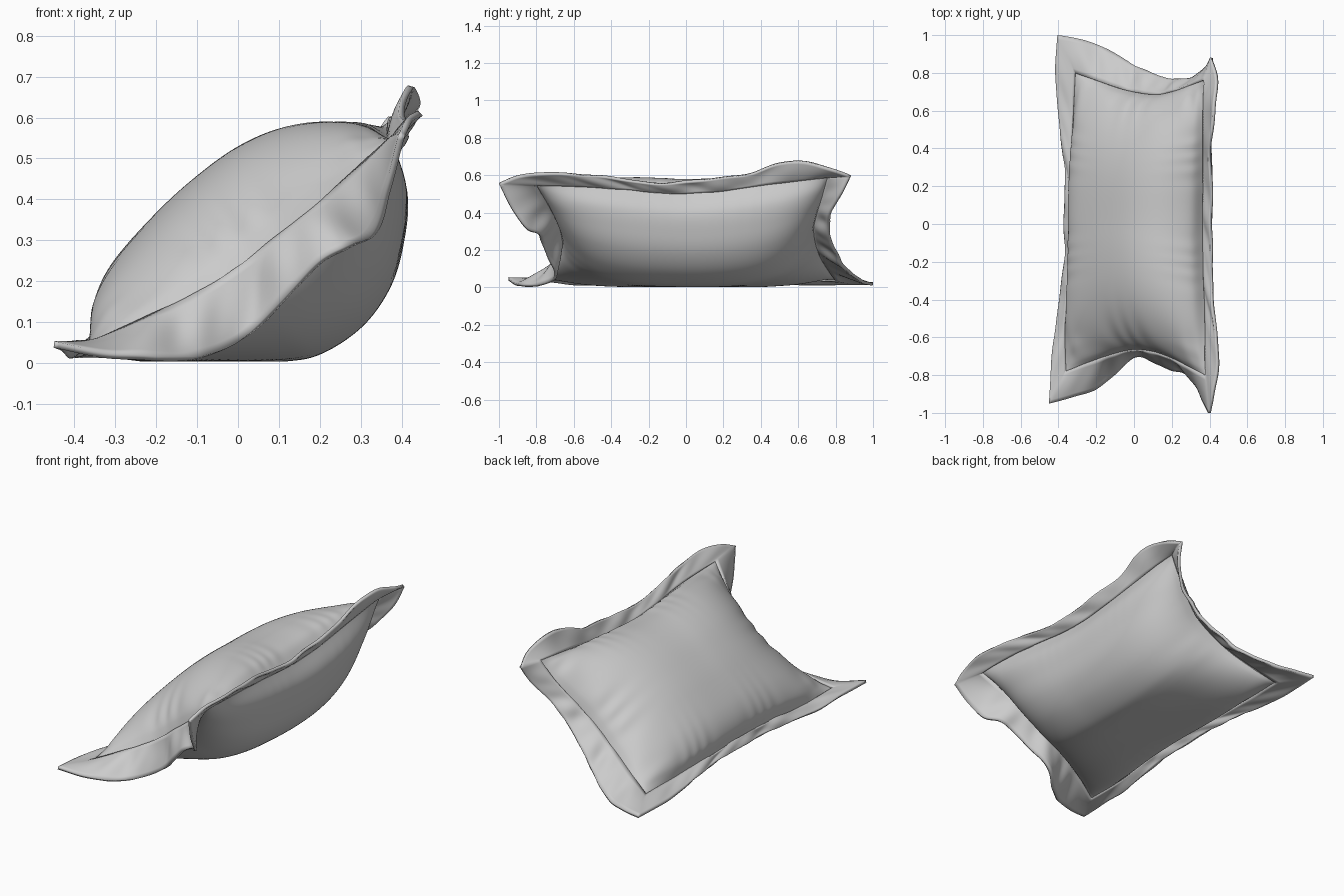
import bpy, bmesh, math
from mathutils import Vector

if "Cube" in bpy.data.objects:
    bpy.data.objects.remove(bpy.data.objects["Cube"])

N = 110


def sample(pts, n=N):
    """Smooth curve through the points, resampled evenly by length."""
    p = [Vector(q) for q in pts]
    p = [2 * p[0] - p[1]] + p + [2 * p[-1] - p[-2]]
    dense = []
    for i in range(1, len(p) - 2):
        a, b, c, d = p[i - 1:i + 3]
        for k in range(40):
            t = k / 40
            dense.append(0.5 * (2 * b + (c - a) * t + (2 * a - 5 * b + 4 * c - d) * t * t
                                + (3 * b - a - 3 * c + d) * t ** 3))
    dense.append(p[-2])
    acc = [0]
    for a, b in zip(dense, dense[1:]):
        acc.append(acc[-1] + (b - a).length)
    out, j = [], 0
    for i in range(n + 1):
        s = acc[-1] * i / n
        while j < len(acc) - 2 and acc[j + 1] < s:
            j += 1
        f = (s - acc[j]) / max(acc[j + 1] - acc[j], 1e-9)
        out.append(dense[j].lerp(dense[j + 1], min(f, 1)))
    return out


def make_grid(name, rows, closed=False, flip=False):
    bm = bmesh.new()
    vs = [[bm.verts.new(p) for p in r] for r in rows]
    m = len(rows)
    for i in range(m if closed else m - 1):
        a, b = vs[i], vs[(i + 1) % m]
        for j in range(len(a) - 1):
            f = [a[j], b[j], b[j + 1], a[j + 1]]
            bm.faces.new(f[::-1] if flip else f)
    me = bpy.data.meshes.new(name)
    bm.to_mesh(me)
    bm.free()
    for f in me.polygons:
        f.use_smooth = True
    ob = bpy.data.objects.new(name, me)
    bpy.context.collection.objects.link(ob)
    return ob


# Seam lines around the cushion
A, B = (-.31, .80, .04), (-.36, -.78, .045)
C, D = (.38, -.80, .55), (.37, .76, .595)
front = sample([B, (-.25, -.735, .095), (-.1, -.685, .17), (0, -.665, .235), (.1, -.675, .31),
                (.2, -.71, .39), (.29, -.755, .47), C])
back = sample([A, (-.2, .76, .10), (-.05, .71, .19), (.1, .685, .30), (.2, .70, .39), (.3, .735, .50), D])
left = sample([B, (-.365, -.55, .05), (-.345, -.25, .065), (-.338, 0, .07), (-.335, .3, .06), (-.32, .6, .045), A])
right = sample([C, (.38, -.5, .54), (.37, -.2, .515), (.368, 0, .505), (.37, .2, .52), (.37, .5, .56), D])

# Mid cross-sections of the upper and lower panels (x, z)
top = sample([(x, 0, z) for x, z in [(-.338, .07), (-.347, .15), (-.305, .245), (-.2, .365), (-.1, .455),
              (0, .525), (.1, .567), (.2, .58), (.3, .563), (.368, .505)]])
bottom = sample([(x, 0, z) for x, z in [(-.338, .07), (-.29, .022), (-.2, .004), (-.05, .002), (.12, .004),
                 (.21, .025), (.305, .09), (.37, .18), (.402, .28), (.412, .40), (.368, .505)]])


def coons(i, j):
    u, v = i / N, j / N
    s = front[i].lerp(back[i], v) + left[j].lerp(right[j], u)
    return s - front[0].lerp(back[0], v).lerp(front[N].lerp(back[N], v), u)


def panel(name, profile, wrinkle, power, flip):
    rows = []
    for i in range(N + 1):
        mid = coons(i, N // 2)
        off = profile[i] - mid
        off.y = 0
        row = []
        for j in range(N + 1):
            u, v = i / N, j / N
            h = (1 - abs(2 * v - 1) ** power) ** .65
            p = coons(i, j) + off * h
            # gathered puckers running in from the seams
            eu, ev = min(u, 1 - u) * .95, min(v, 1 - v) * 1.5
            w = (ev / .05) * math.exp(1 - ev / .05) * math.sin(47 * u + 9 * v + 2 * math.sin(13 * u))
            w += (eu / .05) * math.exp(1 - eu / .05) * math.sin(70 * v + 4 * math.sin(17 * v)) * .5
            if off.length > 1e-6:
                p += off.normalized() * w * wrinkle * min(1, off.length * h * 12)
            p.z = max(p.z, .003)
            row.append(p)
        rows.append(row)
    return make_grid(name, rows, flip=flip)


panel("cushion_upper_panel", top, .004, 2.8, False)
panel("cushion_lower_panel", bottom, .0006, 3.6, True)

# Outer edge of the floppy flange, side by side
oA, oB = (-.405, 1.0, .02), (-.45, -.95, .045)
oC, oD = (.40, -1.0, .555), (.41, .88, .595)
o_front = sample([oB, (-.33, -.915, .02), (-.2, -.87, .01), (-.1, -.79, .012), (0, -.70, .05),
                  (.1, -.725, .14), (.2, -.77, .245), (.27, -.79, .285), (.335, -.85, .315), (.365, -.93, .42), oC])
o_right = sample([oC, (.42, -.9, .595), (.447, -.74, .61), (.425, -.5, .60), (.41, -.2, .56), (.41, 0, .565),
                  (.41, .2, .59), (.40, .35, .61), (.415, .5, .665), (.425, .63, .675), (.44, .77, .635), oD])
o_back = sample([oD, (.385, .83, .50), (.3, .77, .39), (.2, .765, .29), (.1, .795, .20), (0, .84, .12),
                 (-.1, .90, .06), (-.2, .95, .03), (-.3, .98, .02), oA])
o_left = sample([oA, (-.415, .8, .02), (-.40, .6, .02), (-.375, .4, .025), (-.36, .2, .03), (-.365, 0, .03),
                 (-.365, -.2, .025), (-.39, -.4, .02), (-.42, -.6, .02), (-.44, -.8, .04), oB])

inner = front[:-1] + right[:-1] + back[::-1][:-1] + left[::-1][:-1]
outer = o_front[:-1] + o_right[:-1] + o_back[:-1] + o_left[:-1]
M, K = len(inner), 8
rows = []
for i in range(M):
    a, b = inner[i], outer[i]
    tan = inner[(i + 1) % M] - inner[i - 1]
    nor = tan.cross(b - a).normalized()
    s = (i % N) / N
    fade = math.sin(math.pi * s) ** .7 if 0 < s < 1 else 0
    row = []
    for k in range(K + 1):
        t = k / K
        wave = math.sin(s * 30 + i // N) * .7 + math.sin(s * 53 + 2 * t) * .4
        p = a.lerp(b, t) + nor * fade * wave * .01 * math.sin(math.pi * t * .9)
        p.z = max(p.z, .01)
        row.append(p)
    rows.append(row)
flange = make_grid("cushion_flange", rows, closed=True)
mod = flange.modifiers.new("thickness", 'SOLIDIFY')
mod.thickness = .016
mod.offset = 0
